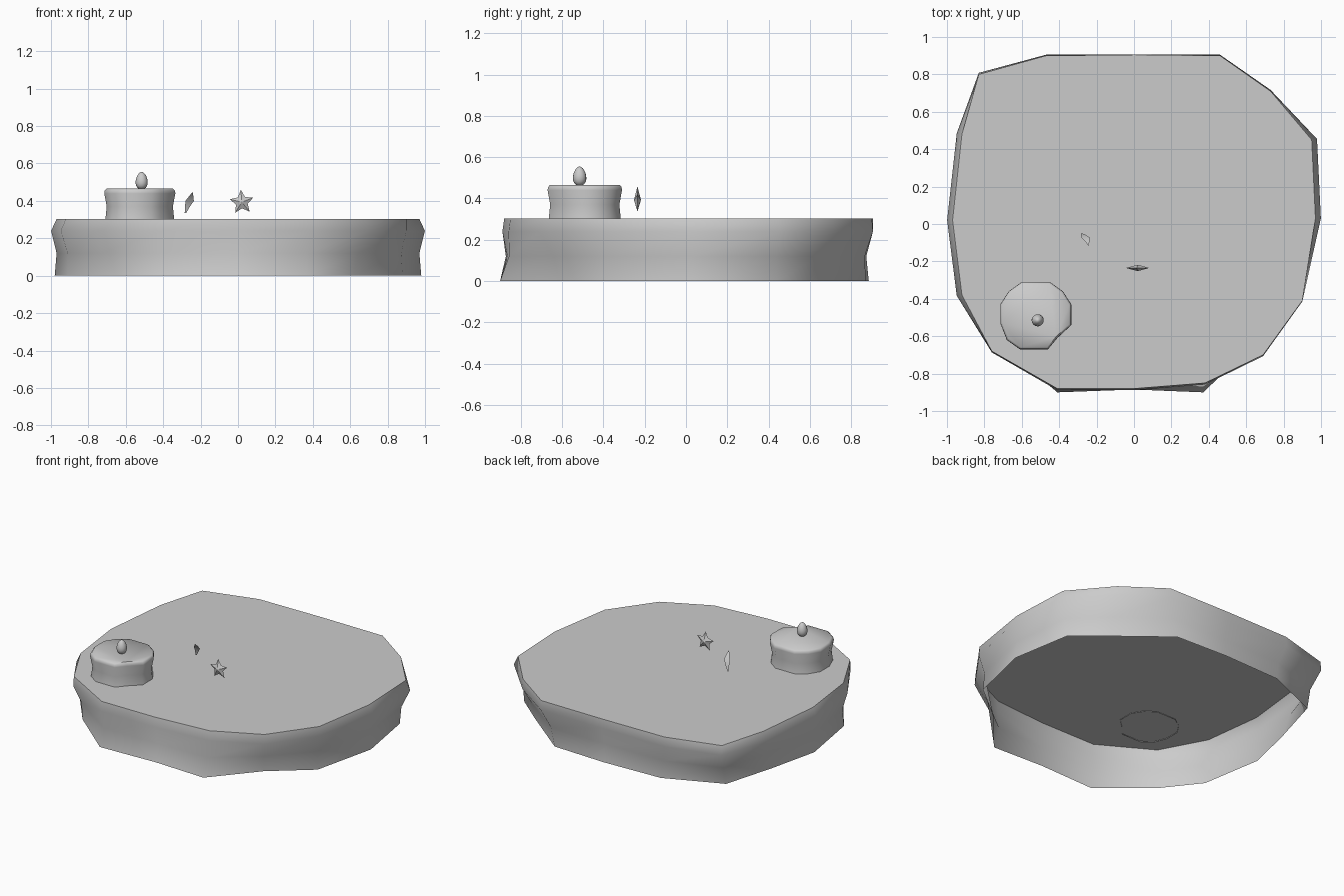
import bpy
import bmesh
import math
from mathutils import Vector

if "Cube" in bpy.data.objects:
    bpy.data.objects.remove(bpy.data.objects["Cube"], do_unlink=True)

GREY = (0.6, 0.6, 0.6, 1)
grey = bpy.data.materials.new("plain grey")
grey.use_nodes = True
grey.diffuse_color = GREY
grey.node_tree.nodes["Principled BSDF"].inputs["Base Color"].default_value = GREY


def finish(name, bm, angle):
    """Turn a bmesh into a grey object, smooth up to the given edge angle."""
    mesh = bpy.data.meshes.new(name)
    bm.to_mesh(mesh)
    bm.free()
    mesh.materials.append(grey)
    obj = bpy.data.objects.new(name, mesh)
    bpy.context.collection.objects.link(obj)
    bpy.ops.object.select_all(action="DESELECT")
    obj.select_set(True)
    bpy.context.view_layer.objects.active = obj
    bpy.ops.object.shade_smooth_by_angle(angle=math.radians(angle))
    return obj


def open_drum(name, rings, angle):
    """Stack counter-clockwise outlines into a wall with a lid and no floor."""
    bm = bmesh.new()
    loops = [[bm.verts.new((x, y, z)) for x, y in outline] for outline, z in rings]
    count = len(loops[0])
    for low, high in zip(loops, loops[1:]):
        for i in range(count):
            j = (i + 1) % count
            bm.faces.new((low[i], low[j], high[j], high[i]))
    bm.faces.new(loops[-1])
    return finish(name, bm, angle)


def scaled(outline, sx, sy, centre=(0, 0)):
    cx, cy = centre
    return [(cx + (x - cx) * sx, cy + (y - cy) * sy) for x, y in outline]


def blend(first, second):
    return [tuple((Vector(a) + Vector(b)) / 2) for a, b in zip(first, second)]


# Large base: irregular waisted wall, open underneath
rim = [(.97, .03), (.95, .45), (.73, .71), (.46, .9), (0, .905), (-.47, .9),
       (-.83, .8), (-.92, .48), (-.97, .02), (-.92, -.38), (-.76, -.68),
       (-.41, -.88), (0, -.88), (.38, -.85), (.69, -.7), (.9, -.41)]
foot = [(.98, .03), (.91, .44), (.72, .6), (.38, .87), (0, .885), (-.42, .87),
        (-.8, .71), (-.9, .36), (-.98, .02), (-.91, -.4), (-.73, -.63),
        (-.41, -.9), (0, -.885), (.37, -.9), (.62, -.61), (.88, -.4)]
bulge = [(x * (1.03 if abs(x) > .9 else 1), y) for x, y in scaled(rim, 1, 1.01)]
bulge = [(max(-1, min(1, x)), max(-.9, min(.905, y))) for x, y in bulge]
waist = scaled(blend(foot, bulge), .98, .975)
open_drum("base_drum", [(foot, 0), (waist, .12), (bulge, .24), (rim, .303)], 62)

# Small drum standing on the base
edge = [(-.6, -.31), (-.67, -.36), (-.715, -.43), (-.715, -.53), (-.68, -.62),
        (-.61, -.67), (-.46, -.67), (-.41, -.61), (-.335, -.54), (-.335, -.43),
        (-.38, -.36), (-.45, -.31)]
middle = (-.525, -.49)
levels = [(.97, .299), (.93, .37), (1, .44), (.99, .455), (.94, .465)]
open_drum("small_drum",
          [(scaled(edge, s, s, middle), z) for s, z in levels], 50)

# Egg-shaped knob, narrower towards the top
bm = bmesh.new()
bmesh.ops.create_uvsphere(bm, u_segments=16, v_segments=10, radius=1)
for v in bm.verts:
    taper = 1 - .2 * v.co.z
    v.co = Vector((v.co.x * taper * .032, v.co.y * taper * .032, v.co.z * .047))
    v.co += Vector((-.515, -.515, .508))
finish("egg_knob", bm, 60)

# Five-pointed star, raised in the centre on both sides
bm = bmesh.new()
centre = Vector((.02, -.235, .393))
ring = []
for i in range(10):
    a = math.radians(94 + 36 * i)
    r = .066 if i % 2 == 0 else .033
    ring.append(bm.verts.new(centre + Vector((math.cos(a) * r, 0, math.sin(a) * r))))
for side in (-1, 1):
    apex = bm.verts.new(centre + Vector((0, side * .017, 0)))
    for a, b in zip(ring, ring[1:] + ring[:1]):
        bm.faces.new((a, b, apex) if side < 0 else (b, a, apex))
finish("star", bm, 40)

# Thin curled leaf: left x, right x, y and z of each row
rows = [(-.285, -.277, -.05, .335), (-.283, -.257, -.058, .37),
        (-.281, -.236, -.073, .4), (-.262, -.239, -.092, .424),
        (-.245, -.24, -.115, .445)]
bm = bmesh.new()
pairs = [(bm.verts.new((l, y, z)), bm.verts.new((r, y, z))) for l, r, y, z in rows]
for (a, b), (c, d) in zip(pairs, pairs[1:]):
    bm.faces.new((a, c, d, b))
finish("curled_leaf", bm, 60)
